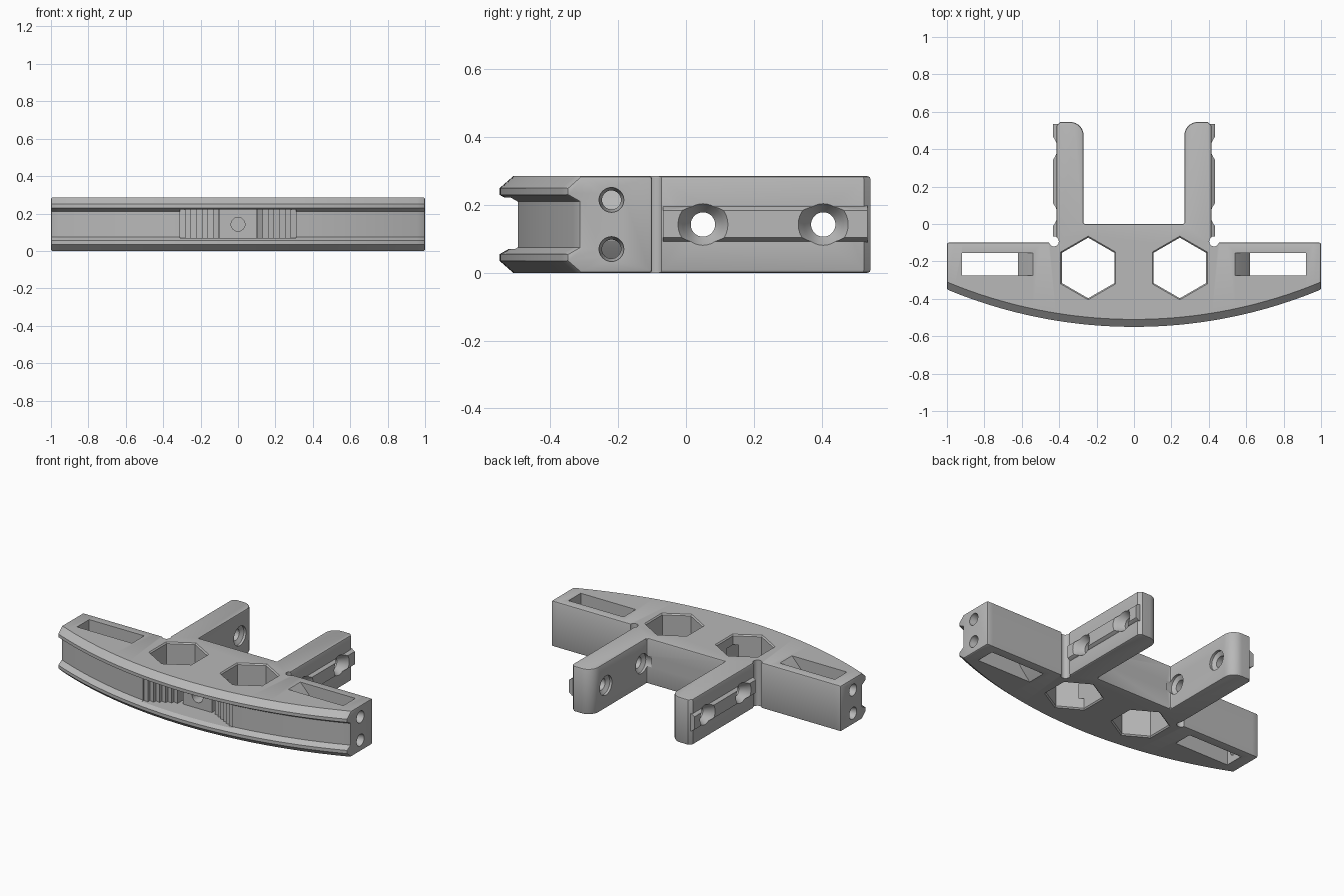
import bpy, bmesh
from math import sin, cos, pi, sqrt
from mathutils import Vector

if "Cube" in bpy.data.objects:
    bpy.data.objects.remove(bpy.data.objects["Cube"], do_unlink=True)

H = 0.285
MID = H / 2

grey = bpy.data.materials.new("plain grey")
grey.use_nodes = True
grey.diffuse_color = (0.48, 0.48, 0.48, 1)
grey.node_tree.nodes["Principled BSDF"].inputs["Base Color"].default_value = grey.diffuse_color


def loft(name, rings):
    """Closed solid through rings of equal point count."""
    bm = bmesh.new()
    rows = [[bm.verts.new(p) for p in ring] for ring in rings]
    n = len(rows[0])
    for a, b in zip(rows, rows[1:]):
        for i in range(n):
            j = (i + 1) % n
            bm.faces.new((a[i], a[j], b[j], b[i]))
    bm.faces.new(rows[0])
    bm.faces.new(rows[-1])
    bmesh.ops.recalc_face_normals(bm, faces=bm.faces)
    me = bpy.data.meshes.new(name)
    bm.to_mesh(me)
    bm.free()
    me.materials.append(grey)
    ob = bpy.data.objects.new(name, me)
    bpy.context.collection.objects.link(ob)
    return ob


def extrude_z(name, plan, z0, z1):
    return loft(name, [[(x, y, z) for x, y in plan] for z in (z0, z1)])


def extrude_y(name, profile, y0, y1):
    return loft(name, [[(x, y, z) for x, z in profile] for y in (y0, y1)])


def spindle(name, axis, centre, steps, sides=32):
    """Turned solid: steps are (position along axis, radius)."""
    rings = []
    for t, r in steps:
        ring = []
        for k in range(sides):
            a = 2 * pi * k / sides
            u, v = r * sin(a), r * cos(a)
            off = {"x": (t, u, v), "y": (u, t, v), "z": (u, v, t)}[axis]
            ring.append(Vector(centre) + Vector(off))
        rings.append(ring)
    return loft(name, rings)


def apply(ob, kind, **settings):
    mod = ob.modifiers.new(kind.lower(), kind)
    for key, value in settings.items():
        setattr(mod, key, value)
    bpy.context.view_layer.objects.active = ob
    bpy.ops.object.modifier_apply(modifier=mod.name)


def soften(ob, width):
    apply(ob, "BEVEL", width=width, segments=2, limit_method="ANGLE", angle_limit=1.1)


def combine(ob, other, operation):
    apply(ob, "BOOLEAN", object=other, operation=operation, solver="EXACT")


def mirrored(half):
    return half + [(-x, y) for x, y in reversed(half)]


# Curved front bar: grooved section swept along a shallow arc
R = 2.6
section = [(0.04, 0), (0, 0.035), (0, 0.055), (0.035, 0.075),
           (0.035, 0.21), (0, 0.23), (0, 0.25), (0.04, H)]
rings = []
for i in range(49):
    x = -1 + i / 24
    lip = R - 0.55 - sqrt(R * R - x * x)
    rings.append([(x, lip + d, z) for d, z in section] + [(x, -0.1, H), (x, -0.1, 0)])
body = loft("bumper_body", rings)
soften(body, 0.008)

# Rear yoke with two arms
half = [(0.415, -0.2), (0.415, 0.525), (0.395, 0.545)]
half += [(0.34 + 0.07 * cos(a), 0.475 + 0.07 * sin(a))
         for a in [pi / 2 + k * pi / 16 for k in range(9)]]
half += [(0.27, 0)]
yoke = extrude_z("yoke", mirrored(half), 0, H)
soften(yoke, 0.009)
combine(body, yoke, "UNION")

cutters = []
arm_holes = {-1: [], 1: []}
for s in (-1, 1):
    # Hexagonal openings with chamfered rims
    cutters.append(spindle("hex_cut", "z", (s * 0.245, -0.235, 0),
                           [(-0.02, 0.19), (0.008, 0.162), (H - 0.008, 0.162), (H + 0.02, 0.19)], 6))
    # Side slots with a sloping inner wall
    wall = [(0.54, H), (0.6, 0.22), (0.62, 0.19), (0.62, 0.095), (0.6, 0.065), (0.54, 0)]
    profile = [(0.92, -0.05), (0.92, 0.35), (0.54, 0.35)] + wall + [(0.54, -0.05)]
    cutters.append(extrude_y("slot_cut", [(s * x, z) for x, z in profile], -0.275, -0.155))
    # Screw holes in the bar ends
    for z in (0.07, H - 0.07):
        cutters.append(spindle("end_hole_cut", "x", (0, -0.22, z),
                               [(s * 1.03, 0.038), (s * 0.985, 0.036), (s * 0.965, 0.028), (s * 0.9, 0.028)]))
    # Relief notch where each arm meets the bar
    cutters.append(spindle("relief_cut", "z", (s * 0.428, -0.094, 0), [(-0.1, 0.026), (0.4, 0.026)]))
    # Stepped screw holes through the arms
    for y in (0.05, 0.405):
        steps = [(0.5, 0.12), (0.416, 0.062), (0.39, 0.047), (0.375, 0.036),
                 (0.3, 0.036), (0.285, 0.06), (0.24, 0.06)]
        hole = spindle("arm_hole_cut", "x", (0, y, MID), [(s * t, r) for t, r in steps])
        arm_holes[s].append(hole)
        cutters.append(hole)

# Front pocket: ribbed steps down to a flat floor, slots opening into the hexagons
steps = [(0.31, -0.7)]
for k in range(6):
    x, y = 0.31 - 0.03 * k, -0.485 + 0.016 * k
    steps += [(x, y), (x - 0.03, y - 0.006)]
steps += [(0.13, -0.25), (0.1, -0.25), (0.1, -0.4)]
cutters.append(extrude_z("pocket_cut", mirrored(steps), 0.07, 0.222))
cutters.append(spindle("centre_hole_cut", "y", (0, 0, MID), [(-0.5, 0.037), (-0.25, 0.037)]))

for cutter in cutters:
    combine(body, cutter, "DIFFERENCE")

# Raised guide rails on the outside of the arms
parts = [body]
for s, side in ((1, "left"), (-1, "right")):
    profile = [(0.4, 0.088), (0.415, 0.092), (0.433, 0.104),
               (0.433, 0.184), (0.415, 0.196), (0.4, 0.2)]
    rail = extrude_y("guide_rail_" + side, [(s * x, z) for x, z in profile], -0.068, 0.535)
    for hole in arm_holes[s]:
        combine(rail, hole, "DIFFERENCE")
    parts.append(rail)

for helper in cutters + [yoke]:
    bpy.data.objects.remove(helper, do_unlink=True)

# Smooth curves, crisp edges
bpy.ops.object.select_all(action="DESELECT")
for part in parts:
    part.select_set(True)
bpy.context.view_layer.objects.active = body
bpy.ops.object.shade_smooth_by_angle(angle=0.4)
